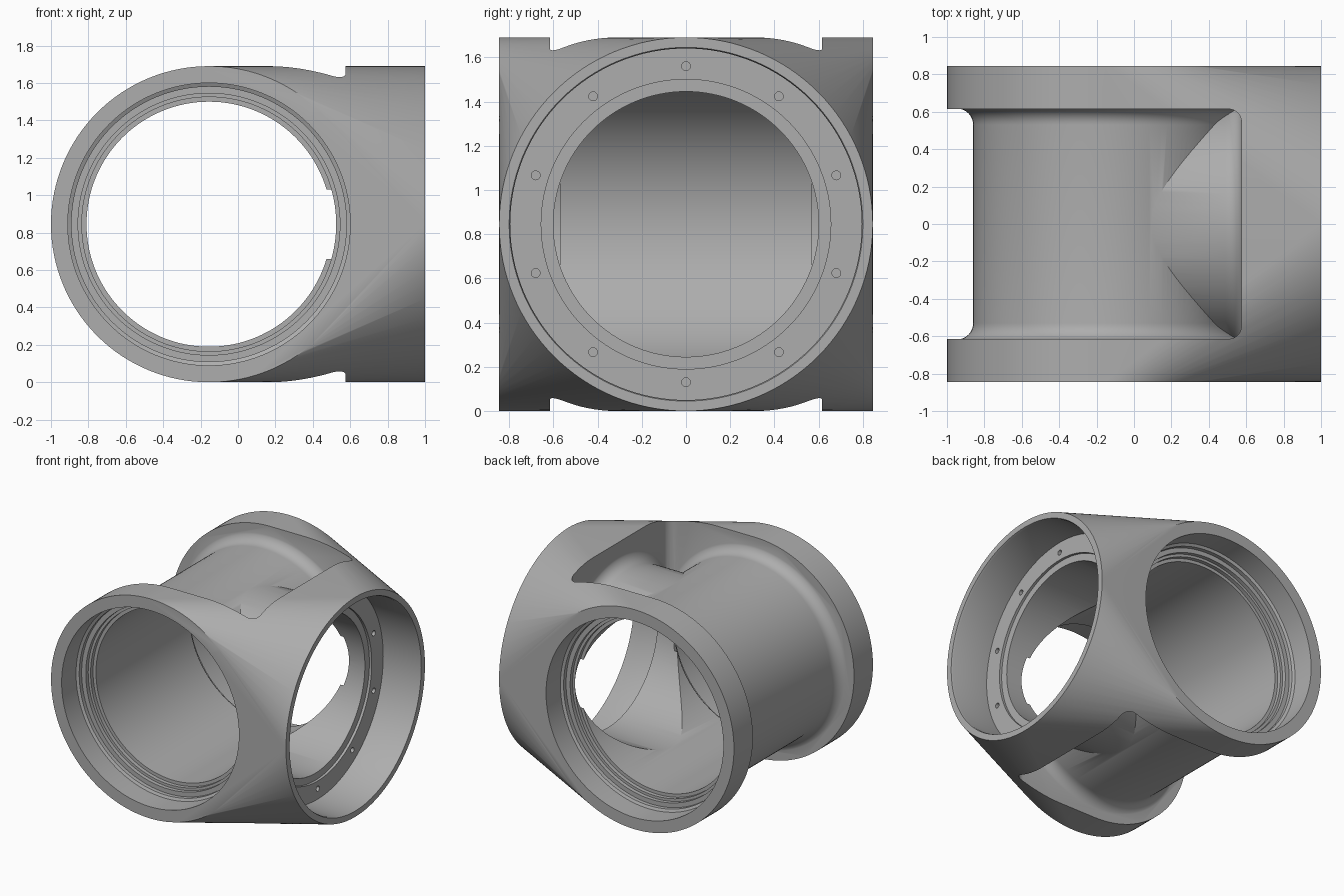
import bpy, bmesh, math
from mathutils import Vector

if "Cube" in bpy.data.objects:
    bpy.data.objects.remove(bpy.data.objects["Cube"], do_unlink=True)

R = 0.845                  # flange radius, also the height of both axes
PIPE_X = -0.155            # x position of the main pipe axis
SEGMENTS = 128

grey = bpy.data.materials.new("cast_grey")
grey.use_nodes = True
colour = (0.42, 0.42, 0.42, 1)
grey.diffuse_color = colour
grey.node_tree.nodes["Principled BSDF"].inputs["Base Color"].default_value = colour


def place(axis, t, r, angle):
    """Point at distance t along an axis and radius r around it."""
    c, s = r * math.cos(angle), r * math.sin(angle)
    if axis == "X":
        return Vector((t, c, R + s))
    return Vector((PIPE_X + c, t, R + s))


def circle(axis, t, r, count=SEGMENTS):
    return [place(axis, t, r, math.tau * i / count) for i in range(count)]


def finish(bm, name):
    bmesh.ops.recalc_face_normals(bm, faces=bm.faces)
    mesh = bpy.data.meshes.new(name)
    bm.to_mesh(mesh)
    bm.free()
    mesh.materials.append(grey)
    obj = bpy.data.objects.new(name, mesh)
    bpy.context.collection.objects.link(obj)
    return obj


def lathe(name, axis, profile):
    """Solid of revolution from (distance, radius) pairs."""
    bm = bmesh.new()
    rings = [[bm.verts.new(p) for p in circle(axis, t, r)] for t, r in profile]
    for a, b in zip(rings, rings[1:]):
        for i in range(SEGMENTS):
            j = (i + 1) % SEGMENTS
            bm.faces.new((a[i], a[j], b[j], b[i]))
    bm.faces.new(rings[0])
    bm.faces.new(rings[-1])
    return finish(bm, name)


def combine(target, other, operation):
    mod = target.modifiers.new(operation.lower(), "BOOLEAN")
    mod.operation = operation
    mod.solver = "EXACT"
    mod.object = other
    bpy.context.view_layer.objects.active = target
    bpy.ops.object.modifier_apply(modifier=mod.name)
    bpy.data.objects.remove(other, do_unlink=True)


def flare(start, radius, size, steps=8):
    """Concave quarter-round from a pipe wall up to a flange."""
    return [(start + size * math.sin(a), radius + size * (1 - math.cos(a)))
            for a in (math.pi / 2 * i / steps for i in range(steps + 1))]


def mirrored(half):
    return [(-t, r) for t, r in reversed(half)] + half


# Flange shell: one skin stretched over the three round ends
bm = bmesh.new()
for p in circle("Y", -R, R) + circle("Y", R, R) + circle("X", 1, R):
    bm.verts.new(p)
bmesh.ops.convex_hull(bm, input=bm.verts)
bmesh.ops.dissolve_limit(bm, angle_limit=0.001, verts=bm.verts, edges=bm.edges)
body = finish(bm, "pipe_tee")

# Waist cut between the flanges, with rounded upright corners
bm = bmesh.new()
bmesh.ops.create_cube(bm, size=1)
for v in bm.verts:
    v.co = Vector((0.575 if v.co.x > 0 else -2,
                   math.copysign(0.615, v.co.y), R + v.co.z * 4))
upright = [e for e in bm.edges
           if abs(e.verts[0].co.z - e.verts[1].co.z) > 1 and e.verts[0].co.x > 0]
bmesh.ops.bevel(bm, geom=upright, offset=0.07, segments=6, profile=0.5, affect="EDGES")
combine(body, finish(bm, "waist_cutter"), "DIFFERENCE")

# Main pipe wall and branch wall, flared into the flanges
pipe = mirrored(flare(0.53, 0.705, 0.088) + [(0.7, 0.793)])
combine(body, lathe("main_pipe_wall", "Y", pipe), "UNION")
branch = [(PIPE_X, 0.66)] + flare(0.49, 0.66, 0.088) + [(0.65, 0.748)]
combine(body, lathe("branch_wall", "X", branch), "UNION")

# Stepped bore through the main pipe
bore = [(0.57, 0.655), (0.57, 0.68), (0.6, 0.68), (0.6, 0.7),
        (0.63, 0.7), (0.63, 0.735), (0.66, 0.735), (0.67, 0.755), (1, 0.755)]
combine(body, lathe("main_bore", "Y", mirrored(bore)), "DIFFERENCE")

# Branch bore with its deep socket and shallow seat
socket = [(PIPE_X, 0.6), (0.66, 0.6), (0.66, 0.655), (0.68, 0.655),
          (0.68, 0.795), (0.985, 0.795), (1.015, 0.805), (1.2, 0.805)]
combine(body, lathe("branch_bore", "X", socket), "DIFFERENCE")

# Ten bolt holes in the socket floor
bm = bmesh.new()
for i in range(10):
    centre = place("X", 0, 0.715, math.tau * (i + 0.5) / 10)
    ends = [[bm.verts.new((x, centre.y + 0.02 * math.cos(a), centre.z + 0.02 * math.sin(a)))
             for a in (math.tau * k / 16 for k in range(16))] for x in (0.62, 0.72)]
    for k in range(16):
        j = (k + 1) % 16
        bm.faces.new((ends[0][k], ends[0][j], ends[1][j], ends[1][k]))
    for ring in ends:
        bm.faces.new(ring)
combine(body, finish(bm, "bolt_holes"), "DIFFERENCE")

# Smooth shading with crisp machined edges
bpy.ops.object.select_all(action="DESELECT")
body.select_set(True)
bpy.context.view_layer.objects.active = body
bpy.ops.object.shade_smooth_by_angle(angle=math.radians(30))
